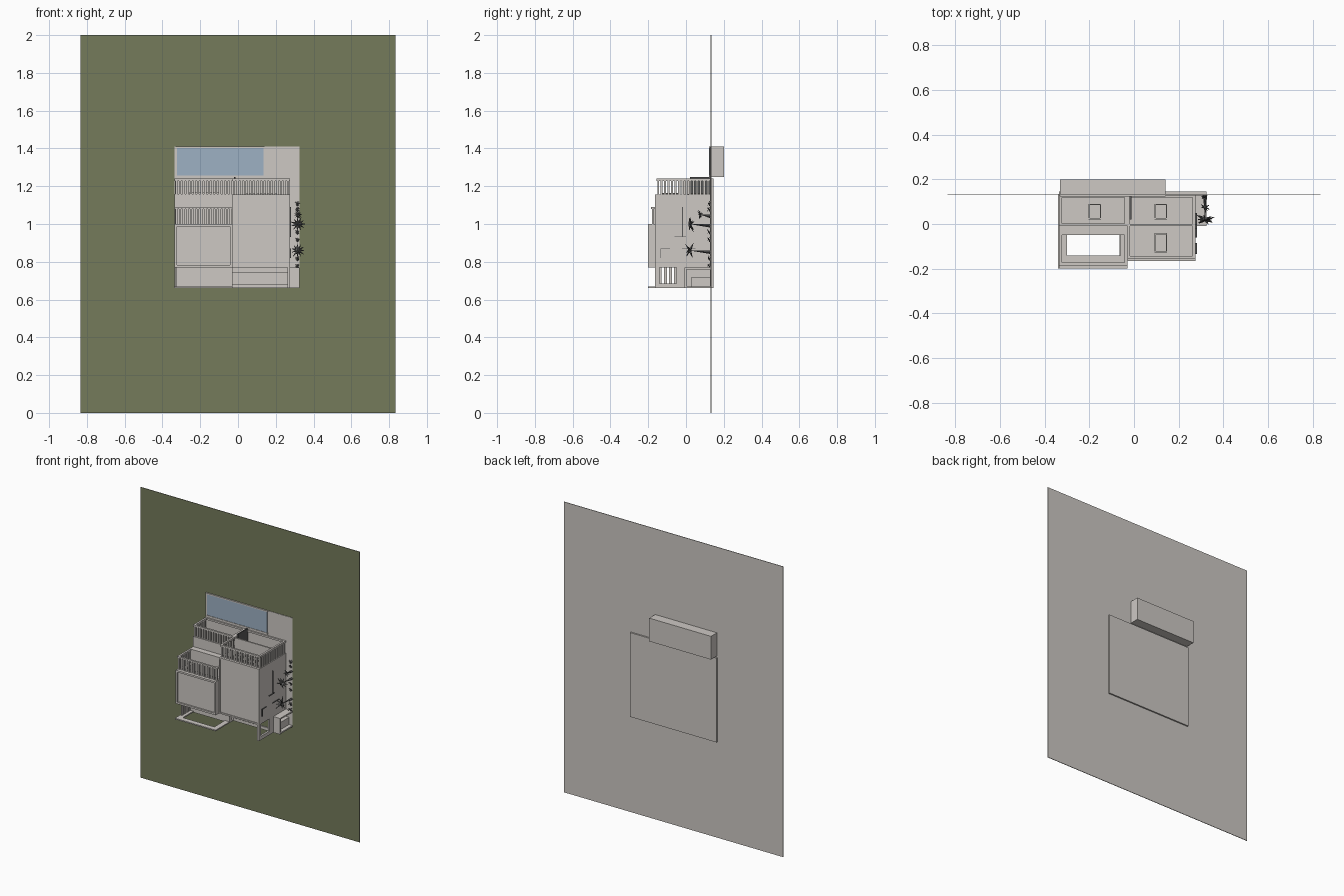
import bpy, bmesh, math, random
from mathutils import Vector

random.seed(4)
cube = bpy.data.objects.get("Cube")
if cube:
    bpy.data.objects.remove(cube)


def material(name, r, g, b):
    m = bpy.data.materials.new(name)
    m.use_nodes = True
    m.diffuse_color = (r, g, b, 1)
    m.node_tree.nodes["Principled BSDF"].inputs["Base Color"].default_value = (r, g, b, 1)
    return m


WALL = material("warm white", .61, .58, .55)
GRASS = material("grass green", .176, .197, .105)
WATER = material("pool blue", .34, .44, .55)
DARK = material("dark grey", .1, .1, .1)


def add_box(bm, x, y, z):
    made = bmesh.ops.create_cube(bm, size=1)["verts"]
    for v in made:
        v.co = Vector([a[0] if c < 0 else a[1] for a, c in zip((x, y, z), v.co)])


def finish(bm, name, *mats):
    me = bpy.data.meshes.new(name)
    bm.to_mesh(me)
    bm.free()
    for m in mats:
        me.materials.append(m)
    ob = bpy.data.objects.new(name, me)
    bpy.context.collection.objects.link(ob)
    return ob


def boxes(name, parts, mat=WALL):
    bm = bmesh.new()
    for p in parts:
        add_box(bm, *p)
    return finish(bm, name, mat)


def frame_z(x, y, z, t):
    """Four bars round a rectangle lying across z."""
    return [((x[0], x[0] + t), y, z), ((x[1] - t, x[1]), y, z),
            ((x[0] + t, x[1] - t), (y[0], y[0] + t), z),
            ((x[0] + t, x[1] - t), (y[1] - t, y[1]), z)]


def slats_x(x, y, z, n):
    step = (x[1] - x[0]) / n
    return [((x[0] + step * (i + .2), x[0] + step * (i + .8)), y, z) for i in range(n)]


def slats_y(x, y, z, n):
    step = (y[1] - y[0]) / n
    return [(x, (y[0] + step * (i + .2), y[0] + step * (i + .8)), z) for i in range(n)]


# Lawn sheet: green on the front face only
lawn = boxes("lawn", [((-.835, .835), (.131, .135), (0, 2))])
lawn.data.materials.append(GRASS)
for f in lawn.data.polygons:
    f.material_index = int(f.normal.y < -.5)

# Paving, foundation and pool
boxes("paving", [((-.335, .325), (.128, .131), (.66, 1.41))])
boxes("foundation", [((-.335, .325), (.135, .145), (.66, 1.24))])
boxes("pool_basin", [((-.33, .14), (.135, .2), (1.25, 1.41))])
boxes("pool_water", [((-.322, .135), (.125, .128), (1.258, 1.402))], WATER)
boxes("pool_rim", [((-.332, -.322), (.122, .128), (1.25, 1.41)),
                   ((-.332, .14), (.122, .128), (1.402, 1.41)),
                   ((-.332, .14), (.122, .128), (1.25, 1.258))])

# Left wing: closed lower storey with an open room above
L = (-.335, -.03)
boxes("left_lower_storey", [(L, (-.01, .131), (.77, 1.16))])
boxes("left_room_floor", [(L, (-.05, -.01), (.77, 1.09))])
boxes("left_room_walls", [((-.335, -.3), (-.15, -.05), (.77, 1.0)),
                          ((-.06, -.03), (-.15, -.05), (.77, 1.0))])
boxes("left_roof", [(L, (-.185, -.14), (.77, 1.0)),
                    ((-.325, -.04), (-.19, -.185), (.78, .99))])
boxes("left_roof_rim", [((L[0], L[0] + .012), (-.2, -.185), (.77, 1.0)),
                        ((L[1] - .012, L[1]), (-.2, -.185), (.77, 1.0)),
                        (L, (-.2, -.185), (.77, .782)),
                        (L, (-.2, -.185), (.988, 1.0))])
boxes("left_upper_balcony_rim", frame_z(L, (-.185, -.01), (1.08, 1.09), .013))
boxes("left_upper_balcony_slats",
      slats_x(L, (-.18, -.172), (1.0, 1.08), 16)
      + slats_y((-.333, -.325), (-.175, -.05), (1.0, 1.08), 7))
boxes("left_lower_balcony_rim", frame_z(L, (-.01, .131), (1.228, 1.24), .013))
boxes("left_lower_balcony_slats",
      slats_x(L, (-.005, .003), (1.16, 1.228), 16)
      + slats_y((-.333, -.325), (.005, .12), (1.16, 1.228), 6))

# Right wing: full height block
R = (-.03, .275)
boxes("right_block", [(R, (-.155, .131), (.77, 1.155))])
boxes("right_roof", [((-.02, .265), (-.16, -.155), (.78, 1.145))])
boxes("right_roof_rim", [((-.03, -.02), (-.165, -.155), (.77, 1.155)),
                         ((.265, .275), (-.165, -.155), (.77, 1.155)),
                         (R, (-.165, -.155), (.77, .78)),
                         (R, (-.165, -.155), (1.145, 1.155))])
boxes("right_balcony_rim", frame_z(R, (-.155, .131), (1.228, 1.24), .013))
boxes("right_balcony_floor", [((-.02, .262), (-.01, .0), (1.155, 1.235))])
boxes("right_balcony_slats",
      slats_x(R, (-.15, -.142), (1.155, 1.228), 16)
      + slats_y((.262, .272), (-.14, .125), (1.155, 1.228), 14))
boxes("wing_divider", [((-.02, -.012), (.02, .128), (1.155, 1.25))], DARK)

# Windows with shutters on the balcony side
for i, (cx, y0, y1, z) in enumerate([(-.175, .02, .128, 1.16), (.12, .02, .128, 1.155),
                                     (.12, -.13, -.03, 1.155)]):
    mid = y0 + .03 if y0 > 0 else y0 + .05
    parts = frame_z((cx - .085, cx + .085), (y0, y1), (z, z + .006), .006)
    parts += frame_z((cx - .028, cx + .028), (y0, mid + .04), (z, z + .01), .006)
    parts += [((cx + s * .055 - .024, cx + s * .055 + .024), (mid, mid + .003),
               (z, z + .006)) for s in (-1, 1)]
    boxes(f"window_{i + 1}", parts)

# Entrance side: portal, open porch and low planter
boxes("left_portal", frame_z((-.34, -.03), (-.2, .131), (.66, .668), .035)
      + [((-.335, -.325), (-.05, -.04), (.668, .77)),
         ((-.335, -.03), (-.05, -.02), (.66, .77))])
boxes("left_portal_slats", slats_y((-.333, -.325), (-.15, .12), (.668, .77), 10))
boxes("right_porch_wall", [((.262, .275), (-.165, -.14), (.66, .77)),
                           ((.262, .275), (-.05, .131), (.66, .77)),
                           ((.262, .275), (-.14, -.05), (.66, .685))])
boxes("porch_canopy", [((-.03, .32), (-.008, .004), (.66, .68)),
                       ((-.03, .275), (-.008, .004), (.74, .77))])
boxes("planter", [((.275, .325), (-.008, .003), (.66, .77)),
                  ((.275, .325), (.003, .131), (.66, .67)),
                  ((.275, .325), (.003, .131), (.76, .77)),
                  ((.275, .3), (.03, .131), (.67, .72))])

# Slim trims on the side wall
boxes("side_wall_trims", [((.275, .281), (-.135, -.132), (.82, .87)),
                          ((.275, .281), (-.135, -.085), (.867, .87)),
                          ((.275, .281), (-.06, .0), (.93, .933)),
                          ((.275, .281), (-.02, -.017), (.93, 1.09)),
                          ((.275, .281), (-.02, .05), (.867, .87))], DARK)


def spike(bm, a, b, r):
    """A thin pointed blade from a to b."""
    d = b - a
    rot = d.to_track_quat('Z', 'Y').to_matrix().to_4x4()
    rot.translation = (a + b) / 2
    bmesh.ops.create_cone(bm, segments=4, radius1=r, radius2=.0005,
                          depth=d.length, matrix=rot, cap_ends=True)


def palm(name, x, z, top, size, leaves):
    bm = bmesh.new()
    crown = Vector((x, top, z))
    spike(bm, Vector((x, .13, z - .01)), crown, .009)
    for i in range(leaves):
        a = math.tau * i / leaves
        tip = Vector((math.cos(a), random.uniform(-.7, .6), math.sin(a))) * size
        spike(bm, crown, crown + tip * random.uniform(.8, 1.1), size * .2)
    finish(bm, name, DARK)


# Planting along the side wall
for i, (z, top, size) in enumerate([(.86, .02, .04), (1.0, .02, .04), (1.05, .075, .025)]):
    palm(f"palm_{i + 1}", .318, z, top, size, 11)
for i, z in enumerate([.78, .82, .92, .96, 1.08, 1.11]):
    palm(f"shrub_{i + 1}", .315, z, .12, .013, 7)
